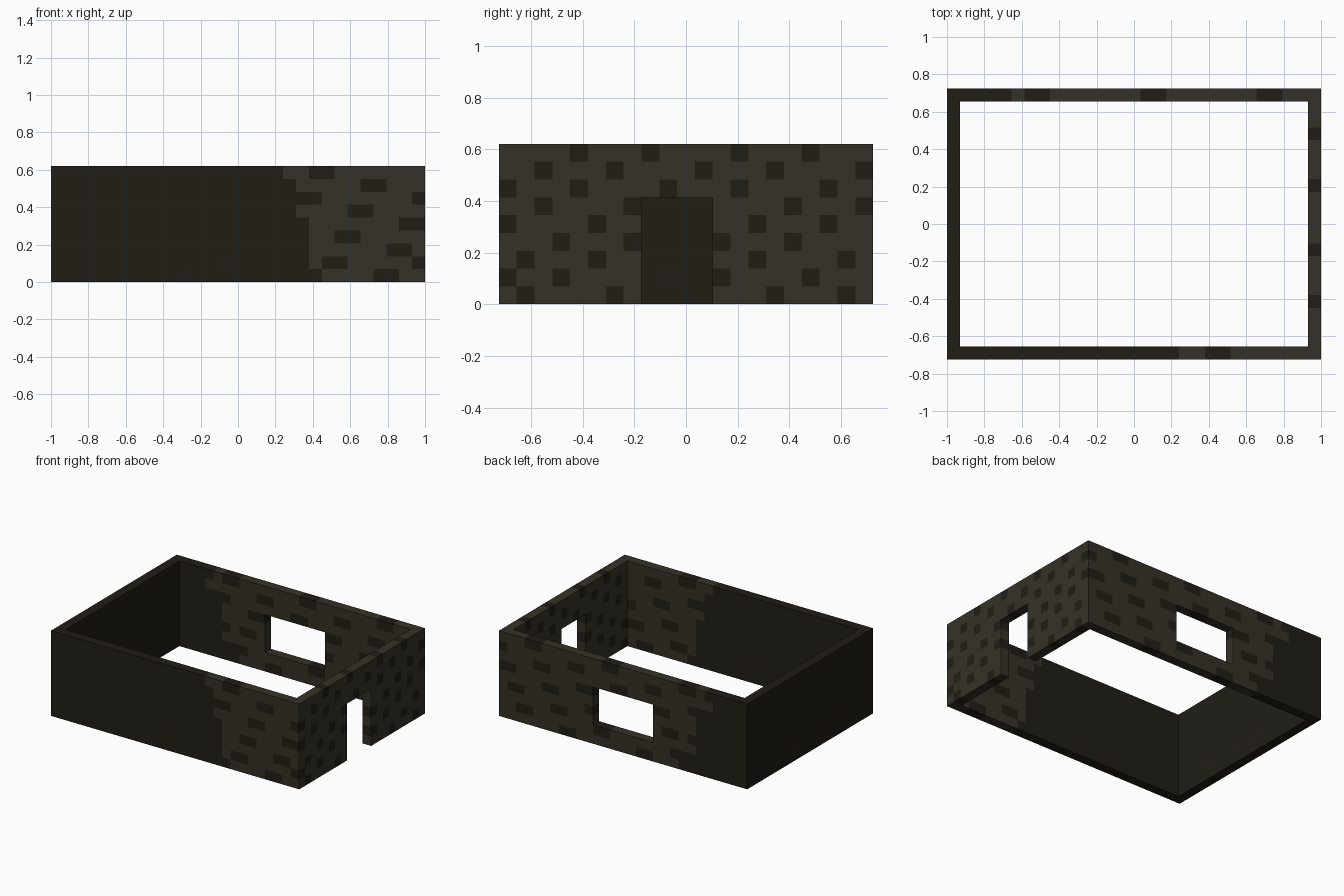
import bpy, bmesh

if "Cube" in bpy.data.objects:
    bpy.data.objects.remove(bpy.data.objects["Cube"])

NX, NY, NZ = 29, 21, 9          # block counts
S = 2.0 / NX                    # block size


def material(name, rgb):
    m = bpy.data.materials.new(name)
    m.diffuse_color = (*rgb, 1)
    m.use_nodes = True
    m.node_tree.nodes["Principled BSDF"].inputs["Base Color"].default_value = m.diffuse_color
    return m


MATS = [material("dark_stone", (0.015, 0.0125, 0.008)),
        material("light_stone", (0.036, 0.031, 0.021)),
        material("brown_stone", (0.018, 0.0125, 0.009))]

# Ragged edge where the pale masonry ends, per course from the bottom
FRONT_EDGE = [21, 20, 20, 20, 20, 19, 21, 19, 18]
BACK_EDGE = [8, 7, 6, 7, 6, 6, 6, 4, 5]
BROWN = {(10, 0, 0), (13, 0, 1), (0, 9, 1), (0, 12, 1), (0, 5, 1)}


def wall_of(x, y, z):
    """Name of the wall a cell belongs to, or None if it is empty."""
    if not (0 <= x < NX and 0 <= y < NY and 0 <= z < NZ):
        return None
    if y == 0:
        return "front_wall"
    if y == NY - 1:
        window = 11 <= x < 18 and 2 <= z < 6
        return None if window else "back_wall"
    if x == 0:
        return "left_wall"
    if x == NX - 1:
        door = 8 <= y < 12 and z < 6
        return None if door else "right_wall"
    return None


def colour(x, y, z):
    if (x, y, z) in BROWN:
        return 2
    if (x, y, z) == (NX - 1, 0, 1):
        return 0
    edge = {0: FRONT_EDGE[z], NY - 1: BACK_EDGE[z]}.get(y, 1)
    spot = (8 * x + 2 * y + 5 * z + 8) % 9 < 2
    return 1 if x >= edge and not spot else 0


def build_wall(name):
    bm = bmesh.new()
    cache = {}

    def vert(p):
        if p not in cache:
            cache[p] = bm.verts.new(((p[0] - NX / 2) * S, (p[1] - NY / 2) * S, p[2] * S))
        return cache[p]

    cells = [(x, y, z) for x in range(NX) for y in range(NY) for z in range(NZ)
             if wall_of(x, y, z) == name]
    for c in cells:
        for axis in range(3):
            for side in (0, 1):
                # Only exposed block sides become faces
                n = list(c)
                n[axis] += 2 * side - 1
                if wall_of(*n):
                    continue
                u, v = (axis + 1) % 3, (axis + 2) % 3
                ring = []
                for du, dv in ((0, 0), (1, 0), (1, 1), (0, 1)):
                    p = list(c)
                    p[axis] += side
                    p[u] += du
                    p[v] += dv
                    ring.append(vert(tuple(p)))
                f = bm.faces.new(ring if side else ring[::-1])
                f.material_index = colour(*c)
    mesh = bpy.data.meshes.new(name)
    bm.to_mesh(mesh)
    bm.free()
    for m in MATS:
        mesh.materials.append(m)
    bpy.context.collection.objects.link(bpy.data.objects.new(name, mesh))


for wall in ("front_wall", "back_wall", "left_wall", "right_wall"):
    build_wall(wall)
